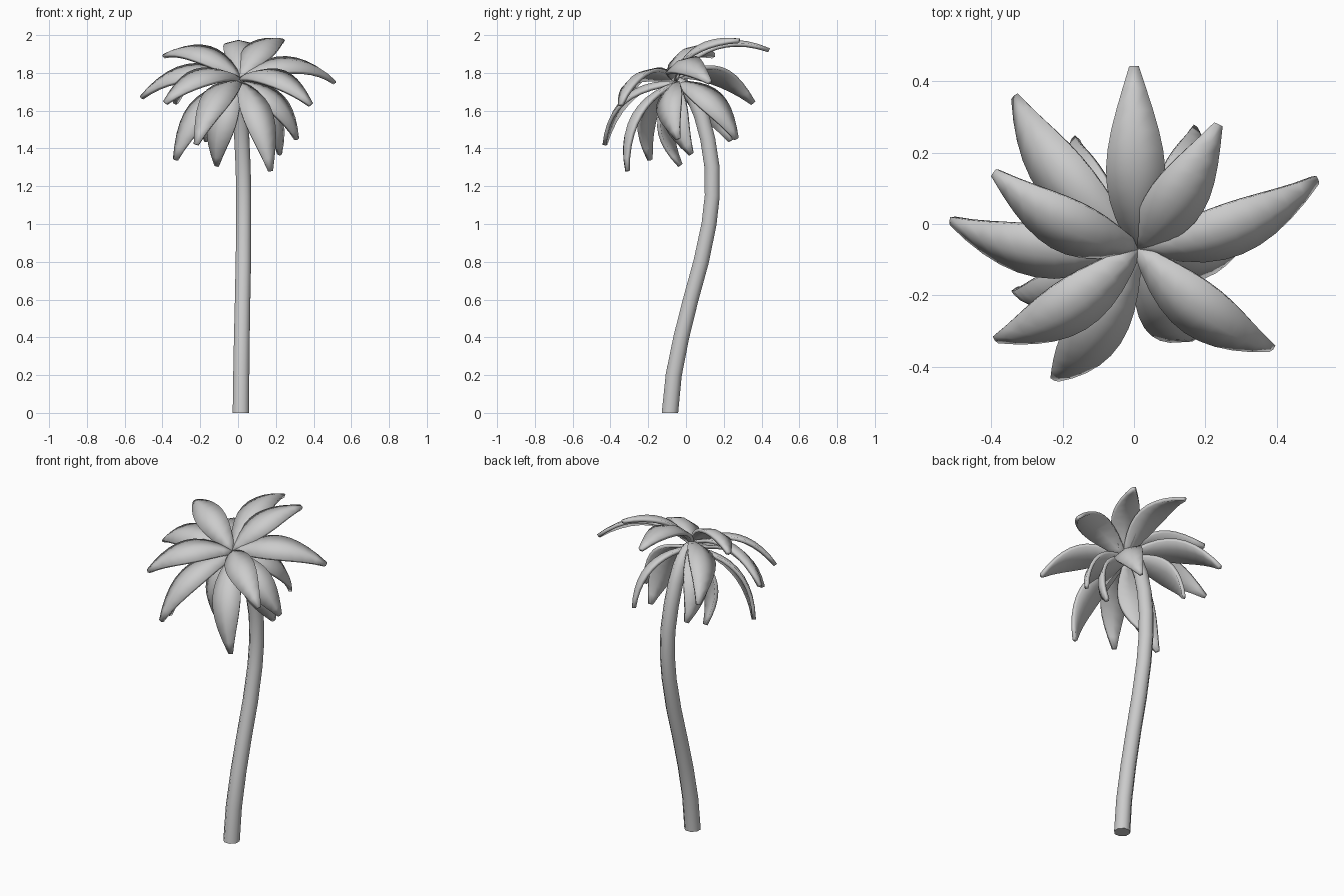
import bpy, bmesh, math
from mathutils import Vector

if "Cube" in bpy.data.objects:
    bpy.data.objects.remove(bpy.data.objects["Cube"])

AXIS = Vector((0, -0.5, 0.87)).normalized()   # direction the crown faces


def finish(name, bm, angle):
    bmesh.ops.recalc_face_normals(bm, faces=bm.faces)
    mesh = bpy.data.meshes.new(name)
    bm.to_mesh(mesh)
    bm.free()
    ob = bpy.data.objects.new(name, mesh)
    bpy.context.collection.objects.link(ob)
    bpy.ops.object.select_all(action='DESELECT')
    ob.select_set(True)
    bpy.context.view_layer.objects.active = ob
    bpy.ops.object.shade_smooth_by_angle(angle=math.radians(angle))
    return ob


# Trunk: eight-sided rings swept along an S-shaped path
def trunk(path, sides=8):
    bm = bmesh.new()
    pts = [Vector(p[:3]) for p in path]
    rings = []
    for i, p in enumerate(pts):
        t = (pts[min(i + 1, len(pts) - 1)] - pts[max(i - 1, 0)]).normalized()
        if i == 0:
            t = Vector((0, 0, 1))
        u = (Vector((1, 0, 0)) - t * t.x).normalized()
        v = t.cross(u)
        r = path[i][3]
        ring = []
        for k in range(sides):
            a = 2 * math.pi * (k + 0.5) / sides
            ring.append(bm.verts.new(p + (u * math.cos(a) + v * math.sin(a)) * r))
        rings.append(ring)
    for a, b in zip(rings, rings[1:]):
        for k in range(sides):
            n = (k + 1) % sides
            bm.faces.new((a[k], a[n], b[n], b[k]))
    bm.faces.new(rings[0])
    bm.faces.new(rings[-1])
    return finish("trunk", bm, 50)


trunk([(0.015, -0.085, 0, 0.047), (0.017, -0.065, 0.2, 0.046),
       (0.02, -0.025, 0.4, 0.045), (0.024, 0.025, 0.6, 0.044),
       (0.028, 0.08, 0.8, 0.044), (0.03, 0.122, 1.0, 0.043),
       (0.03, 0.139, 1.15, 0.043), (0.027, 0.138, 1.3, 0.043),
       (0.02, 0.115, 1.45, 0.043), (0.014, 0.08, 1.58, 0.043),
       (0.01, 0.04, 1.67, 0.042), (0.01, -0.005, 1.725, 0.04),
       (0.01, -0.05, 1.75, 0.034)])


# Leaf: arched, pointed blade with a raised midrib
def leaf(name, base, tip, lift, steps=10):
    base, tip = Vector(base), Vector(tip)
    chord = tip - base
    c = chord.normalized()
    out = (AXIS - c * AXIS.dot(c)).normalized()
    side = c.cross(out)
    bm = bmesh.new()
    rows = []
    for i in range(steps + 1):
        t = i / steps
        h = chord.length * lift
        p = base + chord * t + out * (4 * h * t * (1 - t))
        tan = (chord + out * (4 * h * (1 - 2 * t))).normalized()
        n = side.cross(tan)
        w = 0.011 + 0.07 * math.sin(math.pi * t ** 0.92)
        rows.append([bm.verts.new(p + side * (w * s) - n * (0.25 * w * (abs(s) - 0.4)))
                     for s in (-1, 0, 1)])
    for a, b in zip(rows, rows[1:]):
        for k in (0, 1):
            bm.faces.new((a[k], a[k + 1], b[k + 1], b[k]))
    ob = finish(name, bm, 40)
    sol = ob.modifiers.new("thickness", 'SOLIDIFY')
    sol.thickness = 0.02
    sol.offset = 0
    return ob


# Upper tier, spreading from the crown centre
upper = [(0.51, 0.125, 1.75), (-0.51, 0.01, 1.67), (-0.39, 0.145, 1.89),
         (0, 0.44, 1.92), (0.235, 0.28, 1.97), (-0.33, 0.355, 1.64),
         (-0.385, -0.32, 1.64), (0.385, -0.345, 1.63)]
for i, tip in enumerate(upper):
    leaf(f"upper_leaf_{i + 1}", (0.01, -0.065, 1.765), tip, 0.16 if i == 4 else 0.2)

# Lower tier, hanging around the trunk top
lower = [(-0.22, -0.43, 1.42), (0.17, -0.31, 1.28), (-0.33, -0.19, 1.34),
         (-0.11, -0.03, 1.31), (0.31, -0.04, 1.45), (0.22, 0.03, 1.37),
         (-0.165, 0.235, 1.44), (0.17, 0.265, 1.45)]
for i, tip in enumerate(lower):
    leaf(f"lower_leaf_{i + 1}", (0.01, -0.045, 1.745), tip, 0.2)
